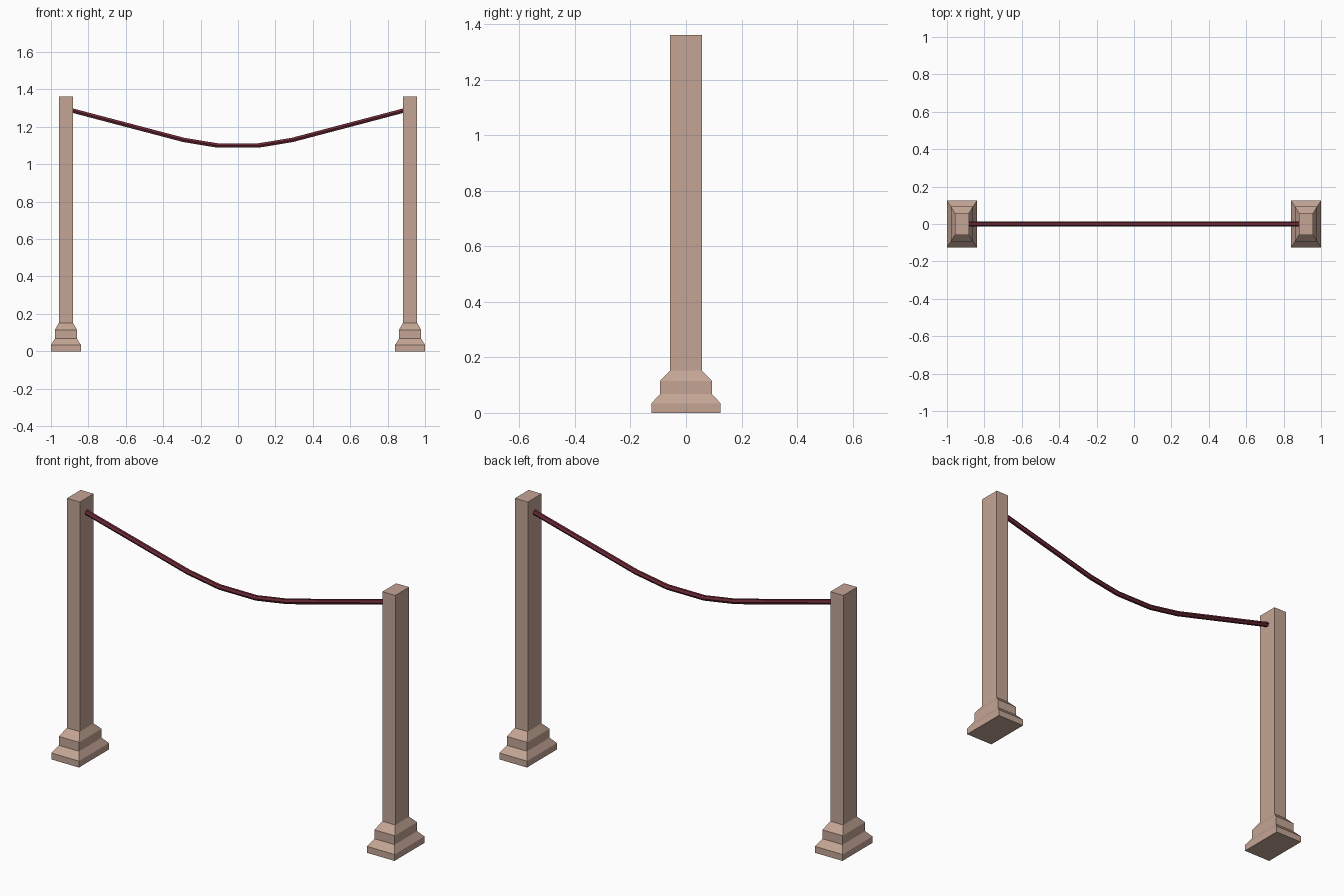
import bpy, bmesh, math
from mathutils import Vector

if "Cube" in bpy.data.objects:
    bpy.data.objects.remove(bpy.data.objects["Cube"])


def material(name, color):
    m = bpy.data.materials.new(name)
    m.diffuse_color = (*color, 1)
    m.use_nodes = True
    m.node_tree.nodes["Principled BSDF"].inputs["Base Color"].default_value = m.diffuse_color
    return m


stone = material("taupe stone", (0.55, 0.378, 0.30))
red = material("dark red rope", (0.145, 0.022, 0.035))


def loft(name, rings, mat):
    """Join equal-length rings of points into a closed, capped tube."""
    bm = bmesh.new()
    loops = [[bm.verts.new(p) for p in ring] for ring in rings]
    n = len(loops[0])
    for a, b in zip(loops, loops[1:]):
        for i in range(n):
            j = (i + 1) % n
            bm.faces.new((a[i], a[j], b[j], b[i]))
    bm.faces.new(loops[0][::-1])
    bm.faces.new(loops[-1])
    bmesh.ops.recalc_face_normals(bm, faces=bm.faces)
    mesh = bpy.data.meshes.new(name)
    bm.to_mesh(mesh)
    bm.free()
    mesh.materials.append(mat)
    ob = bpy.data.objects.new(name, mesh)
    bpy.context.collection.objects.link(ob)
    return ob


# Posts: stepped base and square shaft (half x, half y, z)
profile = [(0.08, 0.125, 0), (0.08, 0.125, 0.034), (0.059, 0.0935, 0.068),
           (0.059, 0.0935, 0.115), (0.0375, 0.0575, 0.152), (0.0375, 0.0575, 1.362)]
corners = [(-1, -1), (1, -1), (1, 1), (-1, 1)]
for side, cx in (("left", -0.92), ("right", 0.92)):
    loft(side + "_post",
         [[(cx + sx * hx, sy * hy, z) for sx, sy in corners] for hx, hy, z in profile],
         stone)

# Sagging rope: hexagonal tube with mitred bends, mirrored about the centre
half = [(0.108, 1.10), (0.29, 1.13), (0.89, 1.288)]
path = [Vector((-x, 0, z)) for x, z in reversed(half)] + [Vector((x, 0, z)) for x, z in half]
radius, sides = 0.0135, 6
rings = []
for i, p in enumerate(path):
    before = (p - path[i - 1]).normalized() if i else None
    after = (path[i + 1] - p).normalized() if i < len(path) - 1 else None
    d = ((before or after) + (after or before)).normalized()
    up = Vector((-d.z, 0, d.x))
    rings.append([p + radius * (math.cos(a) * Vector((0, 1, 0)) + math.sin(a) * up)
                  for a in (math.tau * k / sides for k in range(sides))])
loft("rope", rings, red)
